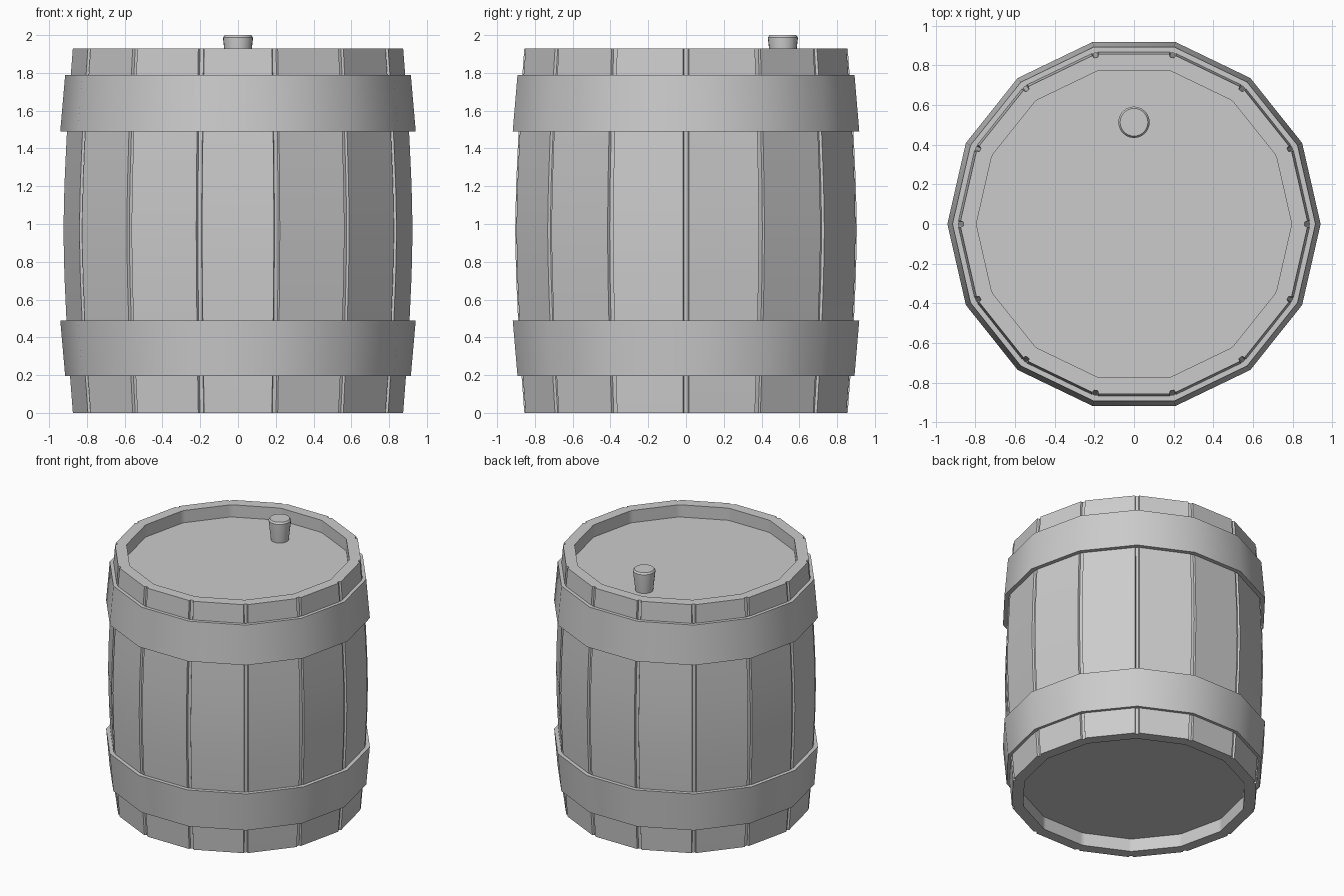
import bpy, bmesh, math

if "Cube" in bpy.data.objects:
    bpy.data.objects.remove(bpy.data.objects["Cube"])

N = 14
STEP = 2 * math.pi / N


def loft(name, rings, cap=True, close=False, smooth=30):
    """Skin a list of point rings into one mesh object."""
    bm = bmesh.new()
    vr = [[bm.verts.new(p) for p in ring] for ring in rings]
    pairs = list(zip(vr, vr[1:] + vr[:1])) if close else list(zip(vr, vr[1:]))
    for a, b in pairs:
        n = len(a)
        for i in range(n):
            j = (i + 1) % n
            bm.faces.new((a[i], a[j], b[j], b[i]))
    if cap:
        bm.faces.new(vr[0][::-1])
        bm.faces.new(vr[-1])
    bmesh.ops.recalc_face_normals(bm, faces=bm.faces)
    me = bpy.data.meshes.new(name)
    bm.to_mesh(me)
    bm.free()
    ob = bpy.data.objects.new(name, me)
    bpy.context.collection.objects.link(ob)
    bpy.ops.object.select_all(action='DESELECT')
    ob.select_set(True)
    bpy.context.view_layer.objects.active = ob
    bpy.ops.object.shade_smooth_by_angle(angle=math.radians(smooth))
    return ob


def ngon(r, z, n=N, cx=0, cy=0):
    return [(cx + r * math.cos(2 * math.pi * k / n),
             cy + r * math.sin(2 * math.pi * k / n), z) for k in range(n)]


def stave_ring(r, z, depth):
    """14-gon with a small groove at every corner."""
    pts = []
    for k in range(N):
        c, s = math.cos(k * STEP), math.sin(k * STEP)
        for t, d in ((-0.016, 0), (-0.010, depth), (0.010, depth), (0.016, 0)):
            rad = r - abs(t) * math.tan(STEP / 2) - d
            pts.append((rad * c - t * s, rad * s + t * c, z))
    return pts


# Staves with recessed heads at both ends
H, LID, BASE, INNER = 1.93, 1.835, 0.10, 0.795
rings = [stave_ring(INNER, BASE, 0), stave_ring(INNER, 0, 0)]
for i in range(9):
    t = i / 4 - 1
    rings.append(stave_ring(0.928 - 0.05 * abs(t) ** 1.6, H * i / 8, 0.015))
rings += [stave_ring(INNER, H, 0), stave_ring(INNER, LID, 0)]
loft("barrel_staves", rings, smooth=20)

# Hoops flaring toward the belly
for name, z0, z1, r0, r1 in (("lower_hoop", 0.195, 0.49, 0.915, 0.941),
                             ("upper_hoop", 1.79, 1.49, 0.915, 0.941)):
    loft(name, [ngon(r0, z0), ngon(r1, z1), ngon(r1 - 0.035, z1), ngon(r0 - 0.03, z0)],
         cap=False, close=True)

# Tapered bung standing on the lid
loft("bung", [ngon(r, z, 24, 0, 0.513) for r, z in
              ((0.062, LID - 0.01), (0.079, 1.98), (0.079, 1.987), (0.070, 2.0))])
